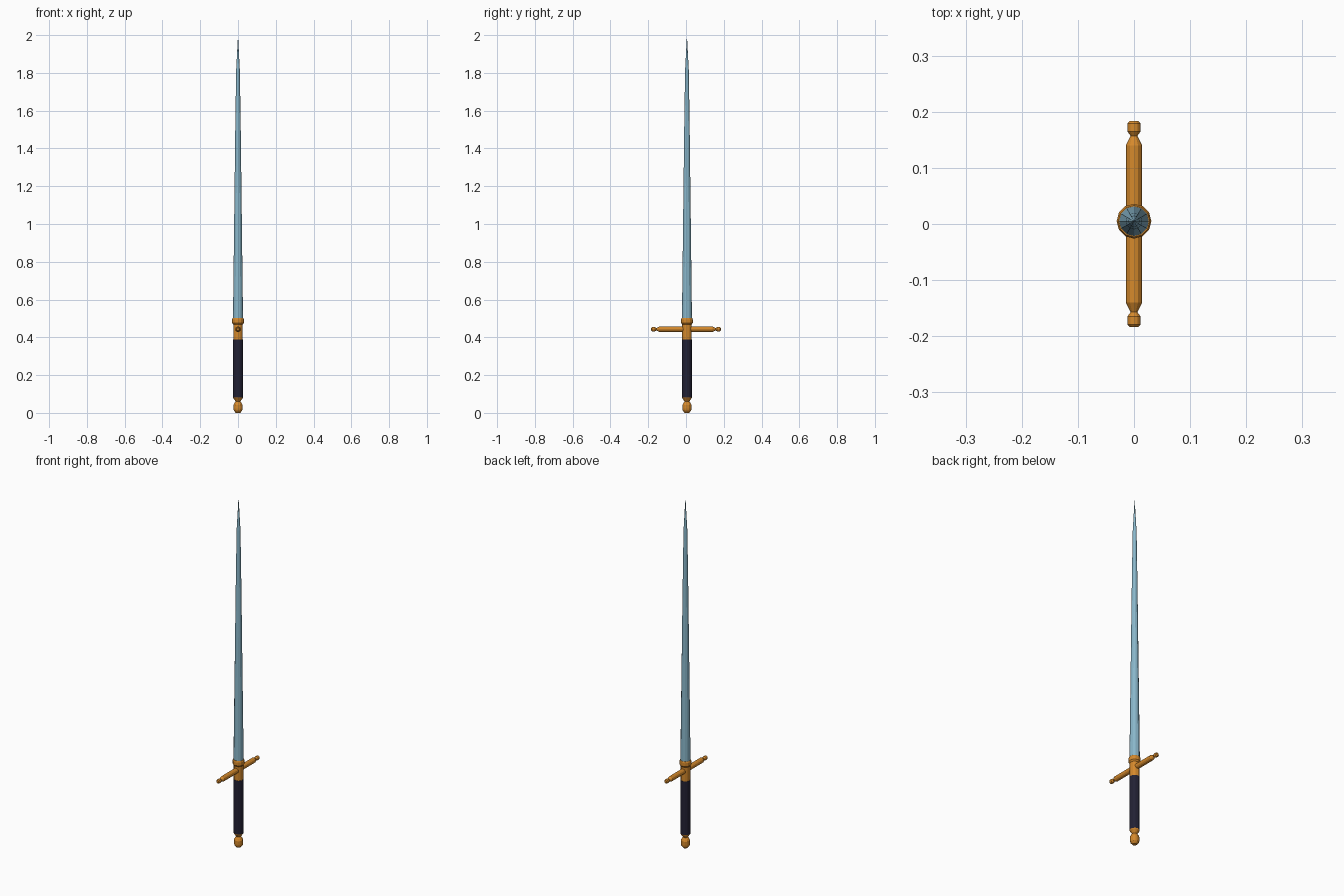
import bpy, bmesh, math
from mathutils import Matrix

if "Cube" in bpy.data.objects:
    bpy.data.objects.remove(bpy.data.objects["Cube"])

AXIS_Y = 0.005   # blade and grip sit slightly off the guard centre
SIDES = 12


def material(name, rgb):
    m = bpy.data.materials.new(name)
    m.diffuse_color = (*rgb, 1)
    m.use_nodes = True
    m.node_tree.nodes["Principled BSDF"].inputs["Base Color"].default_value = m.diffuse_color
    return m


STEEL = material("pale blue steel", (0.25, 0.47, 0.59))
GOLD = material("orange gold", (0.66, 0.25, 0.025))
GRIP = material("dark navy wrap", (0.016, 0.015, 0.034))


def lathe(name, profile, mat, matrix=Matrix()):
    """Flat-faced turned part; profile is (radius, height) from bottom to top."""
    bm = bmesh.new()
    rings = []
    for r, h in profile:
        if r == 0:
            rings.append([bm.verts.new((0, 0, h))] * SIDES)
        else:
            rings.append([bm.verts.new((r * math.cos(2 * math.pi * i / SIDES),
                                        r * math.sin(2 * math.pi * i / SIDES), h))
                          for i in range(SIDES)])
    for a, b in zip(rings, rings[1:]):
        for i in range(SIDES):
            j = (i + 1) % SIDES
            bm.faces.new(list(dict.fromkeys((a[i], a[j], b[j], b[i]))))
    for ring in (rings[0], rings[-1]):
        if ring[0] is not ring[1]:
            bm.faces.new(ring)
    bm.transform(matrix)
    bmesh.ops.recalc_face_normals(bm, faces=bm.faces)
    mesh = bpy.data.meshes.new(name)
    bm.to_mesh(mesh)
    bm.free()
    mesh.materials.append(mat)
    obj = bpy.data.objects.new(name, mesh)
    bpy.context.collection.objects.link(obj)
    return obj


upright = Matrix.Translation((0, AXIS_Y, 0))

# Long tapering blade with a needle point
lathe("blade", [(0.0265, 0.49), (0.0265, 0.50), (0.0205, 1.0), (0.0145, 1.5),
                (0.0100, 1.81), (0, 2.0)], STEEL, upright)

# Collar and hilt block under the blade
lathe("collar", [(0.025, 0.468), (0.031, 0.476), (0.031, 0.495), (0.028, 0.502)],
      GOLD, upright)
lathe("hilt_block", [(0.025, 0.388), (0.025, 0.470)], GOLD, upright)

# Wrapped grip
lathe("grip", [(0.026, 0.082), (0.026, 0.388)], GRIP, upright)

# Pommel: flared neck and faceted knob
lathe("pommel", [(0.012, 0), (0.022, 0.012), (0.024, 0.022), (0.024, 0.042),
                 (0.018, 0.054), (0.012, 0.060), (0.025, 0.078), (0.026, 0.082)],
      GOLD, upright)

# Cross guard along y, same knob on both ends
half = [(0.0147, 0.140), (0.006, 0.157), (0.0118, 0.165), (0.0118, 0.179), (0.007, 0.184)]
lathe("cross_guard", [(r, -h) for r, h in reversed(half)] + half, GOLD,
      Matrix.Translation((0, 0, 0.443)) @ Matrix.Rotation(-math.pi / 2, 4, 'X'))
